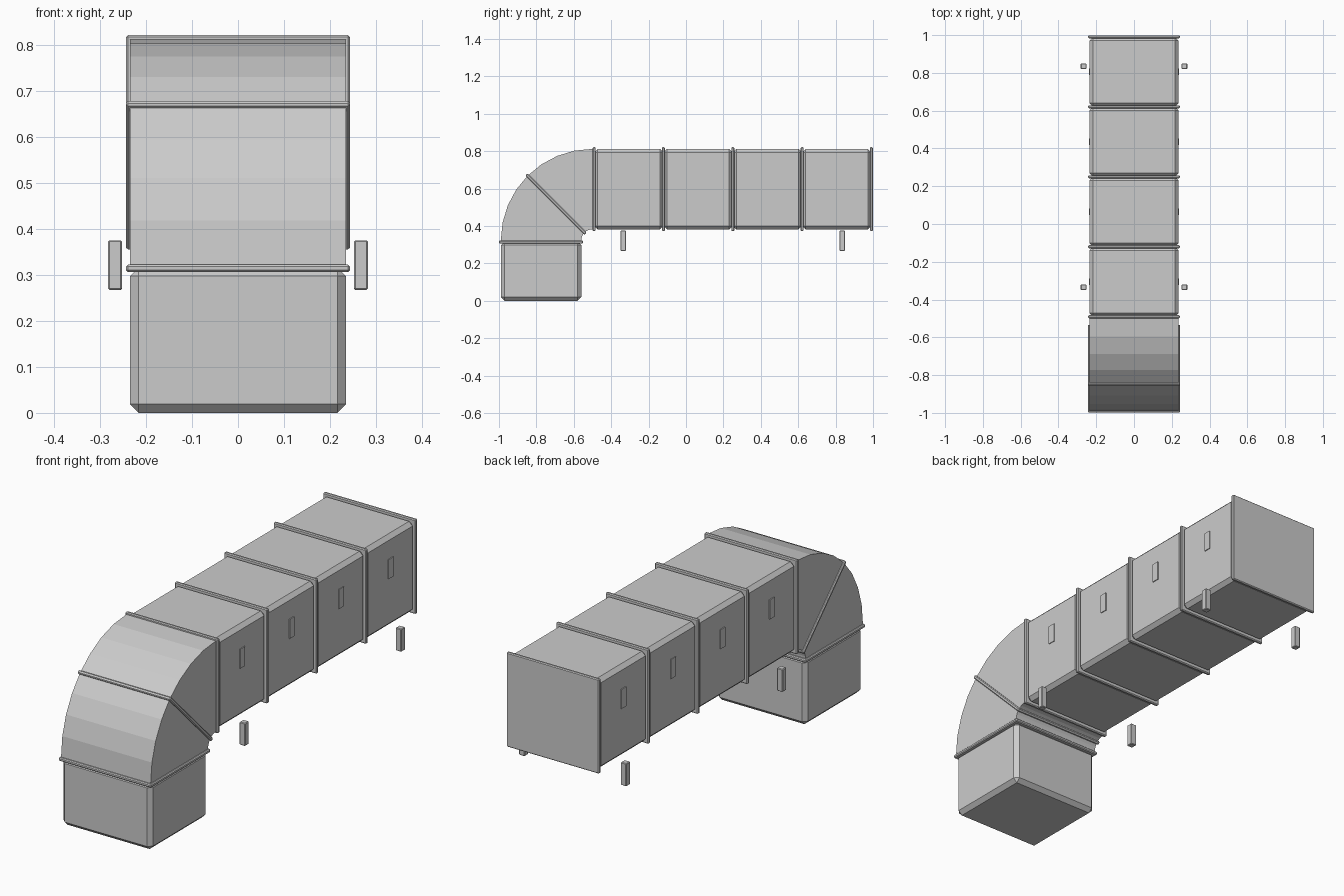
import bpy, bmesh, math
from mathutils import Matrix

if "Cube" in bpy.data.objects:
    bpy.data.objects.remove(bpy.data.objects["Cube"])

W, H = 0.47, 0.43            # duct cross-section
FW, FH, FT = 0.486, 0.448, 0.016  # flange size and thickness
YC, ZC = -0.501, 0.323       # elbow centre
RM = 0.274                   # elbow centreline radius
PITCH = 0.3705


def finish(name, bm):
    bmesh.ops.recalc_face_normals(bm, faces=bm.faces)
    me = bpy.data.meshes.new(name)
    bm.to_mesh(me)
    bm.free()
    ob = bpy.data.objects.new(name, me)
    bpy.context.collection.objects.link(ob)
    return ob


def box(name, loc, size, bevel, rot_x=0.0):
    bm = bmesh.new()
    bmesh.ops.create_cube(bm, size=1, matrix=Matrix.Diagonal((*size, 1)))
    ob = finish(name, bm)
    ob.location = loc
    ob.rotation_euler.x = rot_x
    if bevel:
        m = ob.modifiers.new("chamfer", 'BEVEL')
        m.width = bevel
        m.segments = 1
    return ob


# Vertical drop duct
box("drop_duct", (0, YC - RM, 0.158), (W, H, 0.316), 0.019)

# Elbow: faceted quarter-ring profile extruded across the width
bm = bmesh.new()
n = 8
sides = []
for x in (-W / 2, W / 2):
    rows = []
    for i in range(n + 1):
        a = math.radians(90) * i / n
        rows.append([bm.verts.new((x, YC - r * math.cos(a), ZC + r * math.sin(a)))
                     for r in (RM - H / 2, RM + H / 2)])
    sides.append(rows)
L, R = sides
for i in range(n):
    for s in sides:
        bm.faces.new((s[i][0], s[i][1], s[i + 1][1], s[i + 1][0]))
    for k in (0, 1):
        bm.faces.new((L[i][k], L[i + 1][k], R[i + 1][k], R[i][k]))
for i in (0, n):
    bm.faces.new((L[i][0], L[i][1], R[i][1], R[i][0]))
finish("elbow", bm)

# Elbow flanges: bottom and mid-bend
box("bottom_flange", (0, YC - RM, 0.314), (FW, FH, FT), 0.004)
c = RM * math.sqrt(0.5)
box("mid_bend_flange", (0, YC - c, ZC + c), (FW, FH, FT), 0.004, math.radians(-45))

# Horizontal run: flanges, duct sections and side latches
zd = ZC + RM
y0 = 0.991 - 4 * PITCH
for i in range(5):
    y = y0 + i * PITCH
    box(f"run_flange_{i}", (0, y, zd), (FW, FT, FH), 0.004)
    if i < 4:
        ym = y + PITCH / 2
        box(f"duct_section_{i}", (0, ym, zd), (W, PITCH - 0.002, H), 0.018)
        for s in (-1, 1):
            box(f"side_latch_{i}_{s}", (s * W / 2, ym, 0.66), (0.008, 0.036, 0.092), 0)

# Support posts
for y in (-0.335, 0.835):
    for s in (-1, 1):
        box(f"support_post_{y}_{s}", (s * 0.267, y, 0.321), (0.03, 0.03, 0.108), 0.003)
